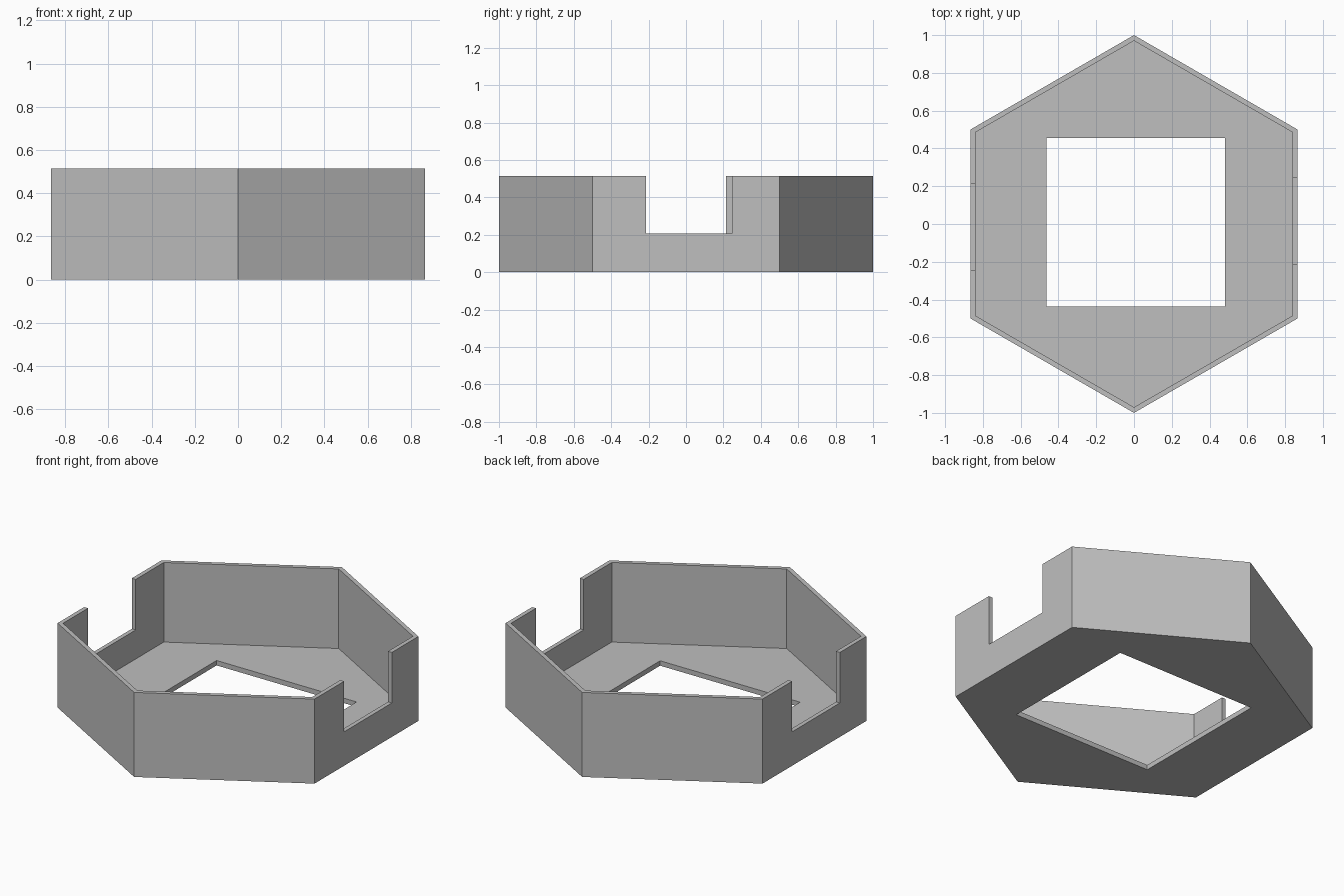
import bpy
from math import radians

HEIGHT, FLOOR, SILL = 0.515, 0.03, 0.207

cube = bpy.data.objects.get("Cube")
if cube:
    bpy.data.objects.remove(cube, do_unlink=True)

grey = bpy.data.materials.new("plain grey")
grey.use_nodes = True
colour = (0.52, 0.52, 0.52, 1)
grey.diffuse_color = colour
grey.node_tree.nodes["Principled BSDF"].inputs["Base Color"].default_value = colour


def hexagon(name, radius, z0, z1):
    """Hexagonal prism with corners on the y axis."""
    bpy.ops.mesh.primitive_cylinder_add(vertices=6, radius=radius, depth=z1 - z0,
                                        location=(0, 0, (z0 + z1) / 2))
    ob = bpy.context.object
    ob.name = name
    return ob


def box(name, low, high):
    """Box between two opposite corners."""
    bpy.ops.mesh.primitive_cube_add(size=1, location=[(a + b) / 2 for a, b in zip(low, high)])
    ob = bpy.context.object
    ob.name = name
    ob.scale = [b - a for a, b in zip(low, high)]
    return ob


# Solid hexagonal tray
tray = hexagon("hexagonal_tray", 1, 0, HEIGHT)
tray.data.materials.append(grey)

# Cavity, floor opening and the two side notches
cutters = [
    hexagon("cavity_cutter", 0.97, FLOOR, 1),
    box("floor_opening_cutter", (-0.463, -0.438, -0.5), (0.481, 0.455, 0.4)),
    box("left_notch_cutter", (0.7, -0.215, SILL), (1, 0.245, 1)),
    box("right_notch_cutter", (-1, -0.245, SILL), (-0.7, 0.215, 1)),
]
for cutter in cutters:
    cutter.hide_render = True
    cutter.data.materials.append(grey)
    mod = tray.modifiers.new(cutter.name, "BOOLEAN")
    mod.operation, mod.solver, mod.object = "DIFFERENCE", "EXACT", cutter

# Bake the cuts and discard the cutters
bpy.ops.object.select_all(action="DESELECT")
tray.select_set(True)
bpy.context.view_layer.objects.active = tray
for cutter in cutters:
    bpy.ops.object.modifier_apply(modifier=cutter.name)
    bpy.data.objects.remove(cutter, do_unlink=True)
bpy.ops.object.shade_flat()
